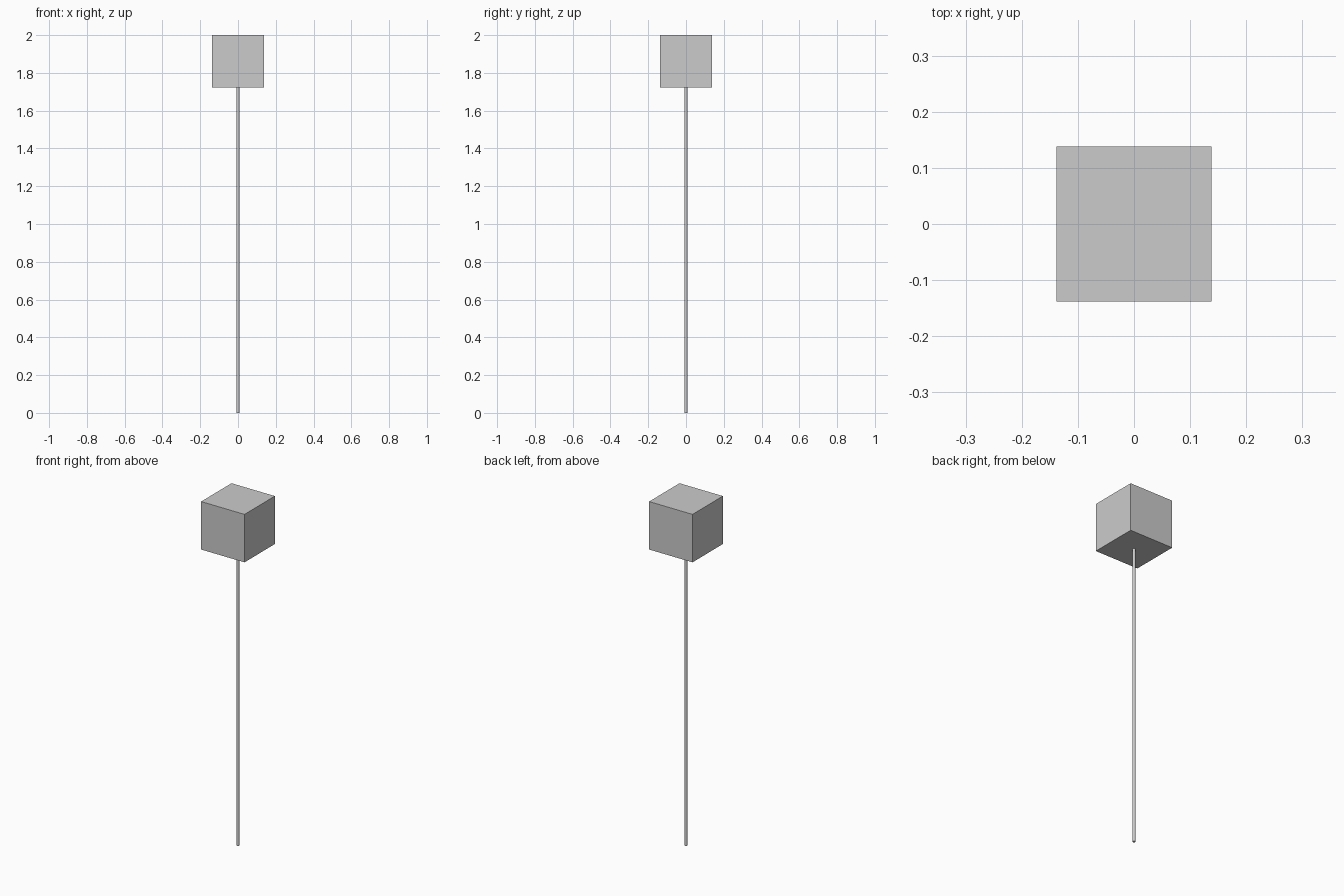
import bpy
import math

if "Cube" in bpy.data.objects:
    bpy.data.objects.remove(bpy.data.objects["Cube"])

SIZE = 0.277      # edge of the cube
TOP = 2.0         # overall height
RADIUS = 0.008    # pole radius
base = TOP - SIZE

# Thin round pole standing on the ground
bpy.ops.mesh.primitive_cylinder_add(vertices=16, radius=RADIUS, depth=base,
                                    location=(0, 0, base / 2))
pole = bpy.context.object
pole.name = "pole"
bpy.ops.object.shade_smooth_by_angle(angle=math.radians(40))

# Cube head on top of the pole
bpy.ops.mesh.primitive_cube_add(size=SIZE, location=(0, 0, base + SIZE / 2))
bpy.context.object.name = "cube_head"
